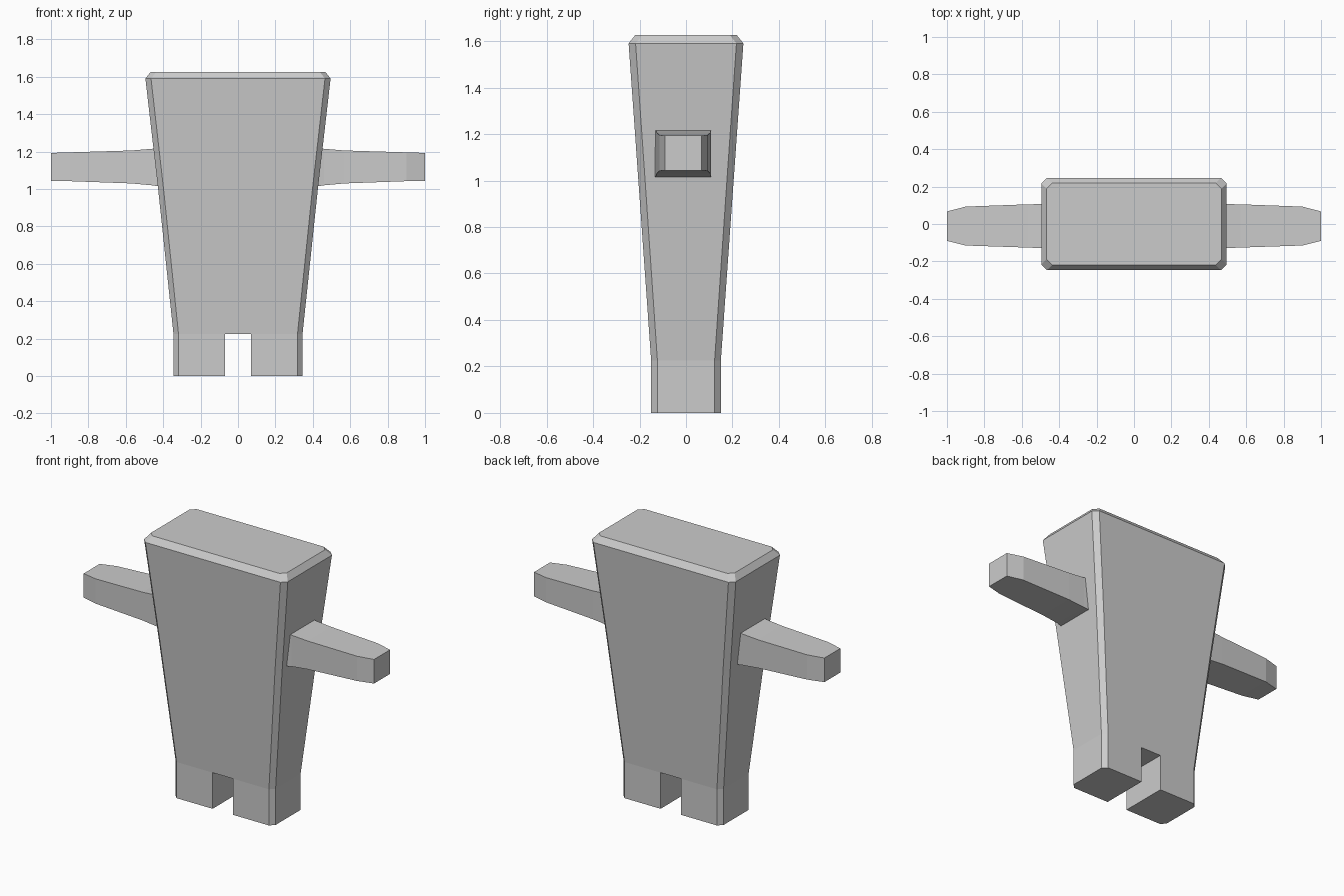
import bpy, bmesh

if "Cube" in bpy.data.objects:
    bpy.data.objects.remove(bpy.data.objects["Cube"])

grey = bpy.data.materials.new("plain grey")
grey.diffuse_color = (0.6, 0.6, 0.6, 1)
grey.use_nodes = True
grey.node_tree.nodes["Principled BSDF"].inputs["Base Color"].default_value = grey.diffuse_color


def loft(name, rings, cap_start=True, cap_end=True):
    """Skin a list of equal-length point rings into one flat-shaded object."""
    bm = bmesh.new()
    rows = [[bm.verts.new(p) for p in ring] for ring in rings]
    n = len(rows[0])
    for a, b in zip(rows, rows[1:]):
        for i in range(n):
            j = (i + 1) % n
            bm.faces.new((a[i], a[j], b[j], b[i]))
    if cap_start:
        bm.faces.new(rows[0][::-1])
    if cap_end:
        bm.faces.new(rows[-1])
    bmesh.ops.recalc_face_normals(bm, faces=bm.faces)
    # open lofts: make sure the side walls face outward
    if not (cap_start and cap_end):
        cap = max(bm.faces, key=lambda f: len(f.verts))
        if cap.normal.z > 0:
            bmesh.ops.reverse_faces(bm, faces=bm.faces)
    mesh = bpy.data.meshes.new(name)
    bm.to_mesh(mesh)
    bm.free()
    mesh.materials.append(grey)
    obj = bpy.data.objects.new(name, mesh)
    bpy.context.collection.objects.link(obj)
    return obj


def octagon(hx, hy, c, z):
    """Rectangle with chamfered corners at height z."""
    return [(hx, -hy + c, z), (hx, hy - c, z), (hx - c, hy, z), (-hx + c, hy, z),
            (-hx, hy - c, z), (-hx, -hy + c, z), (-hx + c, -hy, z), (hx - c, -hy, z)]


# Tapered torso with a bevelled top edge
loft("torso", [octagon(0.345, 0.15, 0.027, 0.225),
               octagon(0.427, 0.205, 0.029, 1.0),
               octagon(0.495, 0.247, 0.03, 1.59),
               octagon(0.467, 0.218, 0.03, 1.627)])

# Arm stations: x, back y, front y, bottom z, top z
ARM = [(0.39, 0.11, -0.14, 1.01, 1.228),
       (0.46, 0.107, -0.13, 1.02, 1.215),
       (0.57, 0.105, -0.126, 1.03, 1.206),
       (0.90, 0.093, -0.115, 1.042, 1.196),
       (1.00, 0.067, -0.09, 1.043, 1.193)]

for side, s in (("left", -1), ("right", 1)):
    # Stub leg, chamfered on its outer corners only
    outline = [(0.07, -0.15), (0.318, -0.15), (0.345, -0.123),
               (0.345, 0.123), (0.318, 0.15), (0.07, 0.15)]
    loft(side + "_leg", [[(s * x, y, z) for x, y in outline] for z in (0, 0.225)],
         cap_end=False)
    # Arm sticking straight out, tapering to a narrowed tip
    loft(side + "_arm", [[(s * x, yf, z0), (s * x, yb, z0), (s * x, yb, z1), (s * x, yf, z1)]
                         for x, yb, yf, z0, z1 in ARM])
